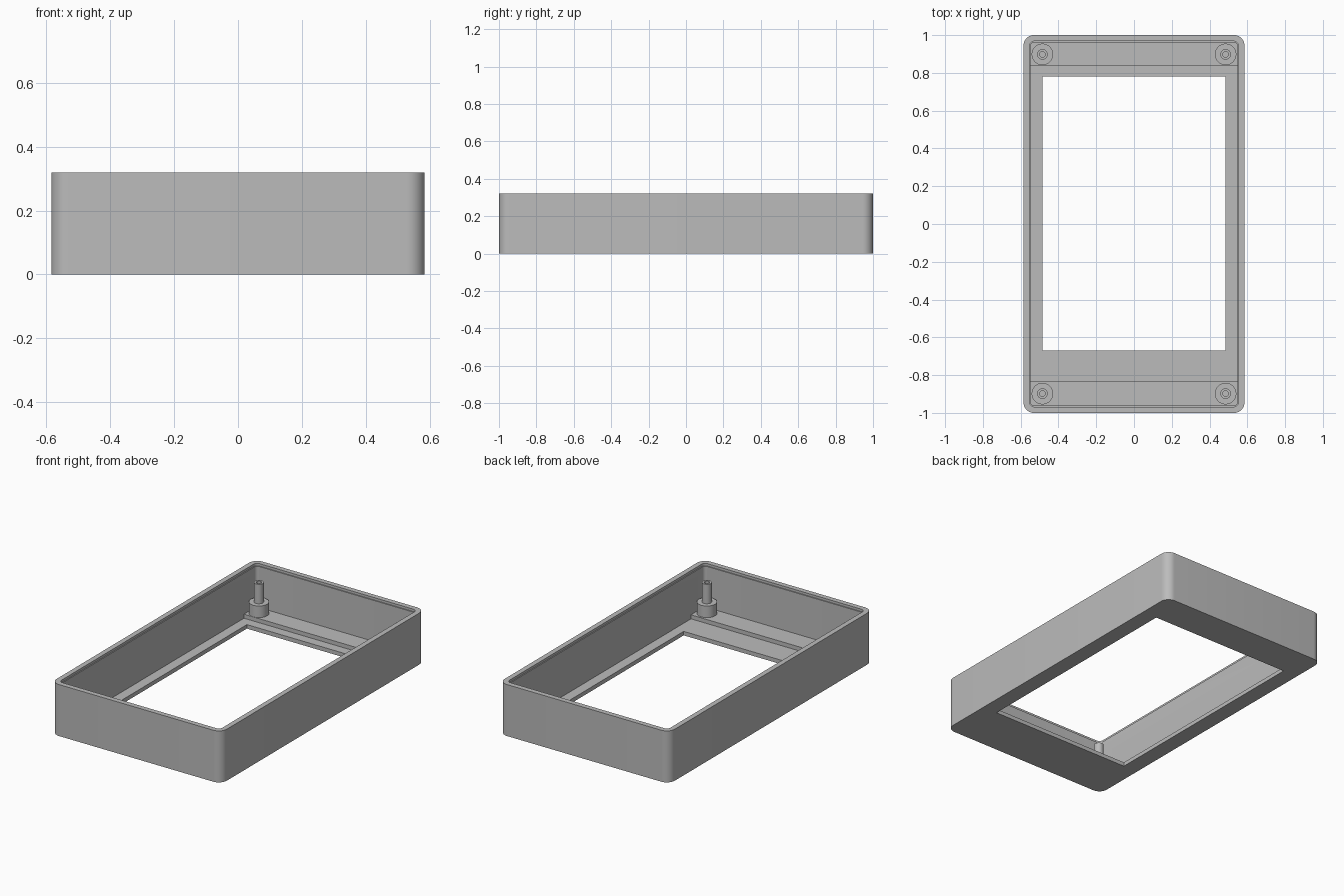
import bpy, bmesh, math
from mathutils import Matrix

if "Cube" in bpy.data.objects:
    bpy.data.objects.remove(bpy.data.objects["Cube"])

grey = bpy.data.materials.new("mid_grey")
grey.diffuse_color = (0.5, 0.5, 0.5, 1)
grey.use_nodes = True
grey.node_tree.nodes["Principled BSDF"].inputs["Base Color"].default_value = grey.diffuse_color


def make_object(name, bm):
    bmesh.ops.recalc_face_normals(bm, faces=bm.faces[:])
    me = bpy.data.meshes.new(name)
    bm.to_mesh(me)
    bm.free()
    me.materials.append(grey)
    ob = bpy.data.objects.new(name, me)
    bpy.context.collection.objects.link(ob)
    return ob


def rounded_block(name, x0, x1, y0, y1, z0, z1, r=0.0, steps=10):
    """Vertical prism with rounded corners (plain box if r is 0)."""
    pts = []
    corners = [(x1 - r, y1 - r), (x0 + r, y1 - r), (x0 + r, y0 + r), (x1 - r, y0 + r)]
    for q, (cx, cy) in enumerate(corners):
        for i in range(steps + 1 if r else 1):
            a = math.pi / 2 * (q + i / steps)
            pts.append((cx + r * math.cos(a), cy + r * math.sin(a)))
    bm = bmesh.new()
    low = [bm.verts.new((x, y, z0)) for x, y in pts]
    top = [bm.verts.new((x, y, z1)) for x, y in pts]
    bm.faces.new(low[::-1])
    bm.faces.new(top)
    n = len(pts)
    for i in range(n):
        j = (i + 1) % n
        bm.faces.new((low[i], low[j], top[j], top[i]))
    return make_object(name, bm)


def smooth(ob):
    bpy.ops.object.select_all(action='DESELECT')
    ob.select_set(True)
    bpy.context.view_layer.objects.active = ob
    bpy.ops.object.shade_smooth_by_angle(angle=math.radians(30))


# Bezel case: outer block with hollow, rim step, floor recess and window cut out
case = rounded_block("bezel_case", -0.585, 0.585, -1, 1, 0, 0.32, 0.055)
cutters = [
    rounded_block("hollow_cutter", -0.547, 0.547, -0.962, 0.962, 0.05, 0.5, 0.02),
    rounded_block("rim_step_cutter", -0.553, 0.553, -0.968, 0.968, 0.305, 0.5, 0.026),
    rounded_block("recess_cutter", -0.547, 0.547, -0.83, 0.84, 0.025, 0.2),
    rounded_block("window_cutter", -0.485, 0.485, -0.67, 0.78, -0.1, 0.2),
]
bpy.context.view_layer.objects.active = case
for c in cutters:
    mod = case.modifiers.new(c.name, 'BOOLEAN')
    mod.operation = 'DIFFERENCE'
    mod.solver = 'EXACT'
    mod.object = c
    bpy.ops.object.modifier_apply(modifier=mod.name)
    bpy.data.objects.remove(c)
smooth(case)

# Corner standoffs: wide collar, thin pin and a blind screw hole
profile = [(0, 0.05), (0.057, 0.05), (0.057, 0.122), (0.028, 0.122),
           (0.028, 0.243), (0.015, 0.243), (0.015, 0.06), (0, 0.06)]
for sx, side in ((-1, "left"), (1, "right")):
    for sy, end in ((-1, "front"), (1, "back")):
        bm = bmesh.new()
        vs = [bm.verts.new((r, 0, z)) for r, z in profile]
        edges = [bm.edges.new(p) for p in zip(vs, vs[1:])]
        bmesh.ops.spin(bm, geom=vs + edges, cent=(0, 0, 0), axis=(0, 0, 1),
                       angle=math.tau, steps=32)
        bmesh.ops.remove_doubles(bm, verts=bm.verts[:], dist=1e-5)
        bmesh.ops.transform(bm, matrix=Matrix.Translation((sx * 0.485, sy * 0.898, 0)),
                            verts=bm.verts[:])
        smooth(make_object(f"standoff_{end}_{side}", bm))
